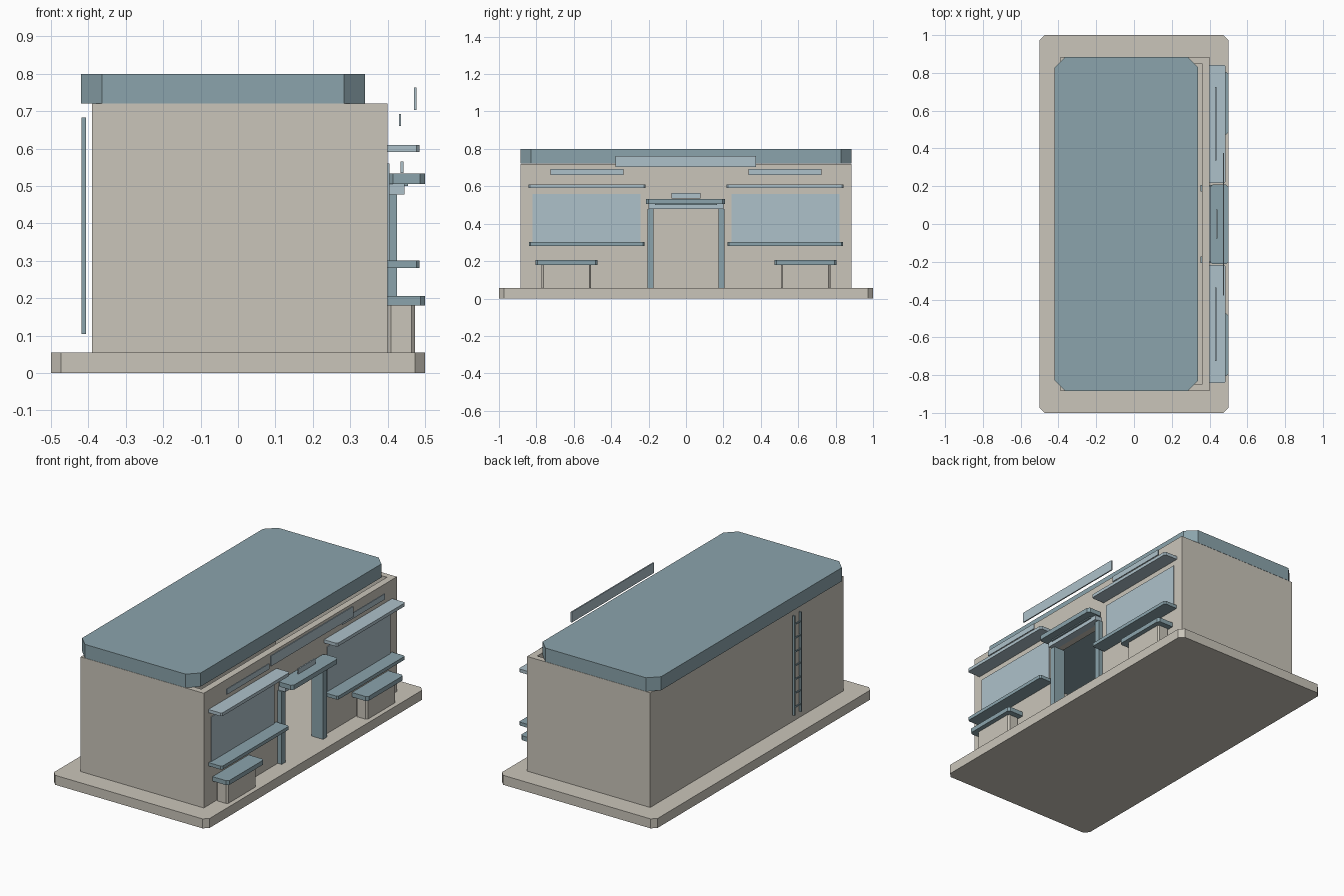
import bpy
import bmesh

cube = bpy.data.objects.get("Cube")
if cube:
    bpy.data.objects.remove(cube, do_unlink=True)


def material(name, rgb):
    linear = [((c / 255 + 0.055) / 1.055) ** 2.4 for c in rgb] + [1.0]
    mat = bpy.data.materials.new(name)
    mat.use_nodes = True
    mat.diffuse_color = linear
    mat.node_tree.nodes["Principled BSDF"].inputs["Base Color"].default_value = linear
    return mat


BEIGE = material("beige_plaster", (202, 197, 186))
TEAL = material("dusty_teal", (139, 164, 172))
PALE = material("pale_blue", (174, 193, 202))


def prism(name, outline, z, mat):
    """Extrude a floor-plan outline between two heights."""
    bm = bmesh.new()
    face = bm.faces.new([bm.verts.new((x, y, z[0])) for x, y in outline])
    top = bmesh.ops.extrude_face_region(bm, geom=[face])["geom"]
    bmesh.ops.translate(bm, vec=(0, 0, z[1] - z[0]),
                        verts=[g for g in top if isinstance(g, bmesh.types.BMVert)])
    bmesh.ops.recalc_face_normals(bm, faces=bm.faces)
    mesh = bpy.data.meshes.new(name)
    bm.to_mesh(mesh)
    bm.free()
    mesh.materials.append(mat)
    obj = bpy.data.objects.new(name, mesh)
    bpy.context.collection.objects.link(obj)
    return obj


def slab(name, x, y, z, mat, front=0, back=0):
    """Box with its upright corners cut off on the +x and -x sides."""
    (x0, x1), (y0, y1) = x, y
    outline = []
    for cx, cy, sx, sy, c in ((x0, y0, 1, 1, back), (x1, y0, -1, 1, front),
                              (x1, y1, -1, -1, front), (x0, y1, 1, -1, back)):
        if c:
            pair = [(cx, cy + sy * c), (cx + sx * c, cy)]
            outline += pair if sx == sy else pair[::-1]
        else:
            outline.append((cx, cy))
    return prism(name, outline, z, mat)


# Base and roof
slab("base", (-0.5, 0.5), (-1, 1), (0, 0.055), BEIGE, 0.027, 0.027)
slab("roof", (-0.42, 0.34), (-0.885, 0.885), (0.721, 0.8), TEAL, 0.057, 0.057)

# Hollow walls with a door gap, closed above by a lintel
half = [(0.4, 0.18), (0.4, 0.885), (-0.39, 0.885)]
inner = [(-0.355, 0.85), (0.36, 0.85), (0.36, 0.18)]
outline = half + [(x, -y) for x, y in reversed(half)]
outline += [(x, -y) for x, y in reversed(inner)] + inner
prism("walls", outline, (0.055, 0.72), BEIGE)
slab("door_lintel", (0.36, 0.4), (-0.18, 0.18), (0.48, 0.72), BEIGE)

# Entrance
slab("door_beam", (0.4, 0.445), (-0.2, 0.2), (0.478, 0.505), PALE)
slab("canopy_light", (0.44, 0.455), (-0.165, 0.165), (0.5, 0.508), TEAL)
slab("canopy", (0.405, 0.5), (-0.213, 0.208), (0.506, 0.533), TEAL, 0.013, 0.01)

# Blank floating sign boards
slab("door_sign", (0.435, 0.443), (-0.078, 0.078), (0.535, 0.565), PALE)
slab("main_sign", (0.47, 0.477), (-0.378, 0.375), (0.703, 0.763), PALE)

# Parts repeated on both halves of the shop front
for side, s in (("right", -1), ("left", 1)):
    def span(a, b):
        return tuple(sorted((s * a, s * b)))
    slab(side + "_door_post", (0.352, 0.425), span(0.173, 0.207), (0.055, 0.478), TEAL)
    slab(side + "_window", (0.398, 0.405), span(0.243, 0.82), (0.3, 0.56), PALE)
    slab(side + "_window_sill", (0.4, 0.485), span(0.222, 0.84), (0.281, 0.301), TEAL, 0.008)
    slab(side + "_awning", (0.4, 0.485), span(0.217, 0.842), (0.591, 0.61), PALE, 0.008)
    slab(side + "_side_sign", (0.43, 0.436), span(0.335, 0.725), (0.66, 0.692), PALE)
    slab(side + "_bench_seat", (0.4, 0.5), span(0.473, 0.805), (0.18, 0.206), TEAL, 0.012)
    slab(side + "_bench_block", (0.4, 0.473), span(0.507, 0.772), (0.055, 0.18), BEIGE,
         0.009, 0.009)

# Ladder on the back wall
for name, y in (("far", -0.46), ("near", -0.4)):
    slab(name + "_ladder_rail", (-0.419, -0.406), (y - 0.005, y + 0.005), (0.105, 0.683), TEAL)
for i in range(7):
    z = 0.15 + 0.08 * i
    slab("ladder_rung", (-0.416, -0.409), (-0.46, -0.4), (z - 0.004, z + 0.004), TEAL)
